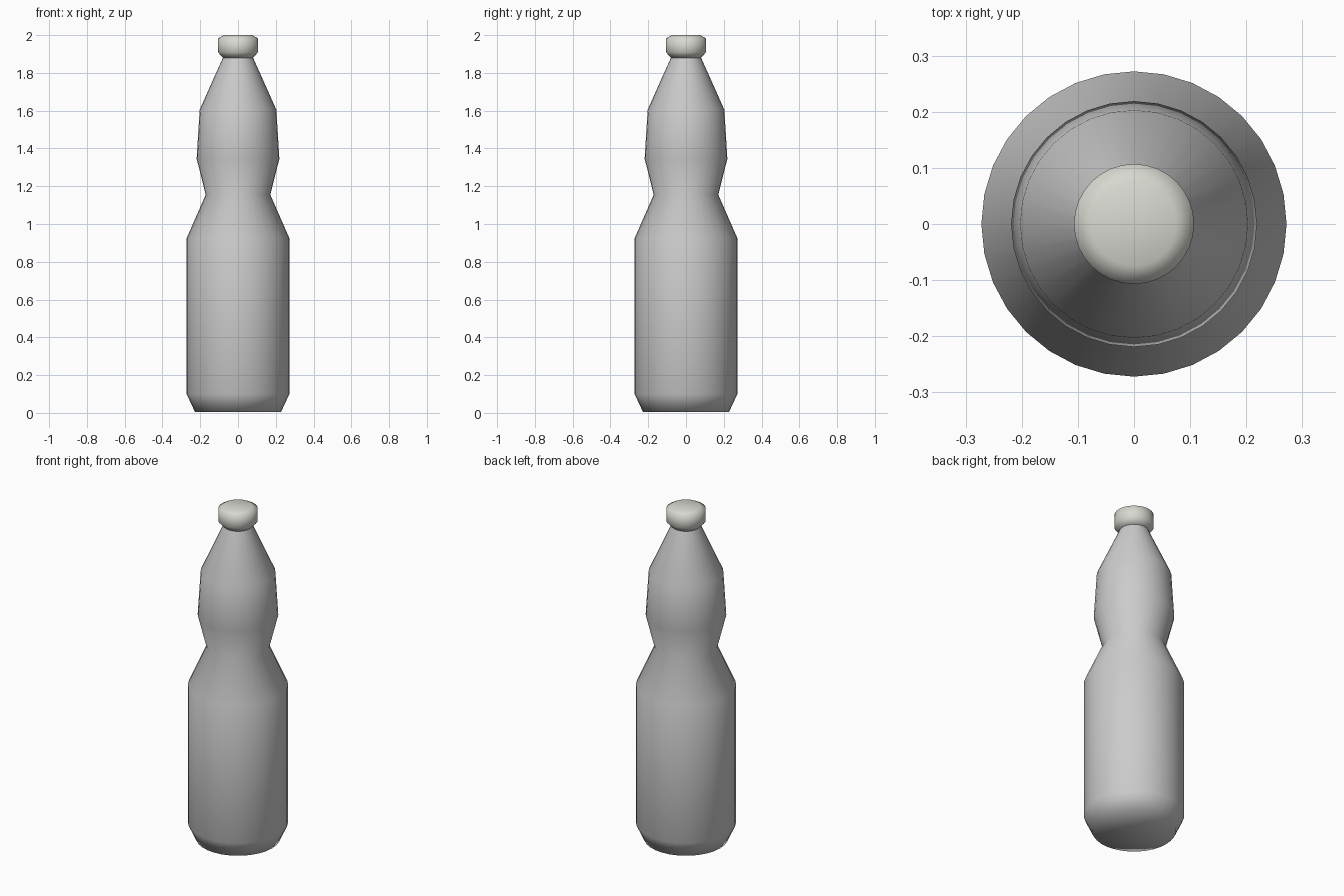
import bpy, bmesh, math

if "Cube" in bpy.data.objects:
    bpy.data.objects.remove(bpy.data.objects["Cube"])

SIDES = 32


def lathe(name, profile, angle, color=None):
    """Revolve (radius, z) points around z; radius 0 closes an end."""
    bm = bmesh.new()
    rings = []
    for r, z in profile:
        if r == 0:
            rings.append([bm.verts.new((0, 0, z))] * SIDES)
        else:
            rings.append([bm.verts.new((r * math.cos(2 * math.pi * i / SIDES),
                                        r * math.sin(2 * math.pi * i / SIDES), z))
                          for i in range(SIDES)])
    for low, high in zip(rings, rings[1:]):
        for i in range(SIDES):
            j = (i + 1) % SIDES
            corners = list(dict.fromkeys((low[i], low[j], high[j], high[i])))
            bm.faces.new(corners)
    bmesh.ops.recalc_face_normals(bm, faces=bm.faces)
    mesh = bpy.data.meshes.new(name)
    bm.to_mesh(mesh)
    bm.free()
    obj = bpy.data.objects.new(name, mesh)
    bpy.context.collection.objects.link(obj)
    bpy.ops.object.select_all(action='DESELECT')
    obj.select_set(True)
    bpy.context.view_layer.objects.active = obj
    bpy.ops.object.shade_smooth_by_angle(angle=math.radians(angle))
    if color:
        mat = bpy.data.materials.new(name)
        mat.diffuse_color = color
        mat.use_nodes = True
        mat.node_tree.nodes["Principled BSDF"].inputs["Base Color"].default_value = mat.diffuse_color
        mesh.materials.append(mat)
    return obj


# Bottle body: chamfered base, straight lower wall, pinched waist, sloped shoulder
lathe("bottle_body", [(0, 0.005), (0.228, 0.005), (0.272, 0.10), (0.272, 0.925),
                      (0.171, 1.155), (0.219, 1.345), (0.203, 1.605),
                      (0.08, 1.88), (0.075, 1.90), (0, 1.90)], 80)

# Screw cap with bevelled rims
lathe("bottle_cap", [(0, 1.88), (0.08, 1.88), (0.107, 1.91), (0.107, 1.982),
                     (0.075, 2.0), (0, 2.0)], 80, (0.68, 0.69, 0.63, 1))
